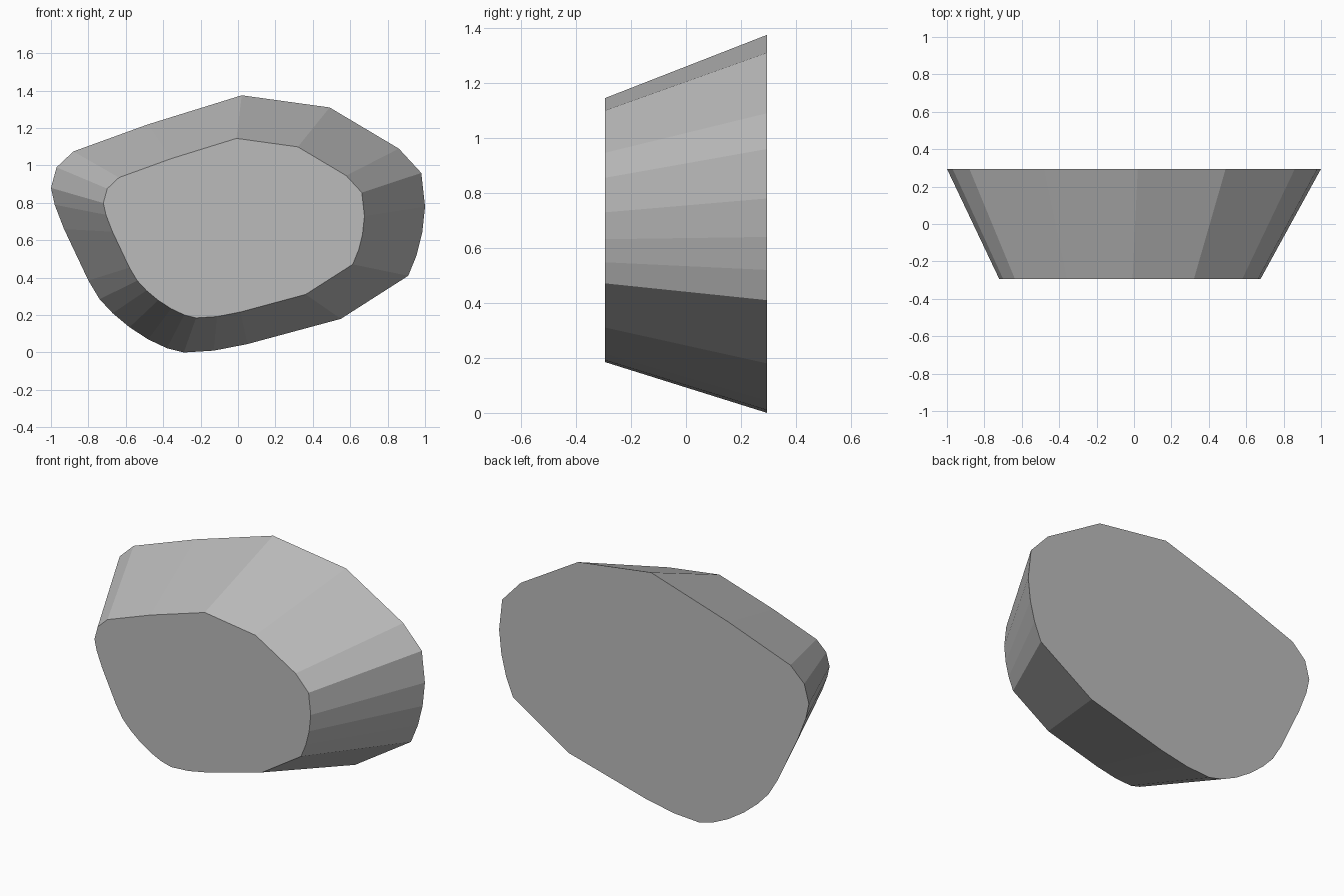
import bpy
import bmesh

if "Cube" in bpy.data.objects:
    bpy.data.objects.remove(bpy.data.objects["Cube"])

# Large back outline of the stone (x, z)
OUTLINE = [
    (0.02, 1.375), (0.49, 1.31), (0.86, 1.09), (0.98, 0.96), (1.0, 0.78),
    (0.985, 0.64), (0.955, 0.52), (0.91, 0.41), (0.55, 0.18), (0.05, 0.045),
    (-0.13, 0.01), (-0.29, 0.0), (-0.38, 0.023), (-0.48, 0.07), (-0.58, 0.135),
    (-0.67, 0.21), (-0.74, 0.285), (-0.80, 0.385), (-0.93, 0.66), (-0.98, 0.79),
    (-1.0, 0.88), (-0.97, 0.99), (-0.88, 1.075), (-0.48, 1.22),
]
HALF_DEPTH = 0.295
TAPER = 0.698

stone_grey = bpy.data.materials.new("stone grey")
stone_grey.diffuse_color = (0.5, 0.5, 0.5, 1)
stone_grey.use_nodes = True
stone_grey.node_tree.nodes["Principled BSDF"].inputs["Base Color"].default_value = stone_grey.diffuse_color

# Tapered stone: back outline joined to a smaller, flat front face
bm = bmesh.new()
back = [bm.verts.new((x, HALF_DEPTH, z)) for x, z in OUTLINE]
front = [bm.verts.new((x * TAPER - 0.022, -HALF_DEPTH, z * TAPER + 0.185))
         for x, z in OUTLINE]
bm.faces.new(back)
bm.faces.new(front)
for i in range(len(back)):
    j = (i + 1) % len(back)
    bm.faces.new((back[i], back[j], front[j], front[i]))
bmesh.ops.recalc_face_normals(bm, faces=bm.faces)

mesh = bpy.data.meshes.new("stone")
bm.to_mesh(mesh)
bm.free()
mesh.materials.append(stone_grey)
stone = bpy.data.objects.new("stone", mesh)
bpy.context.collection.objects.link(stone)
